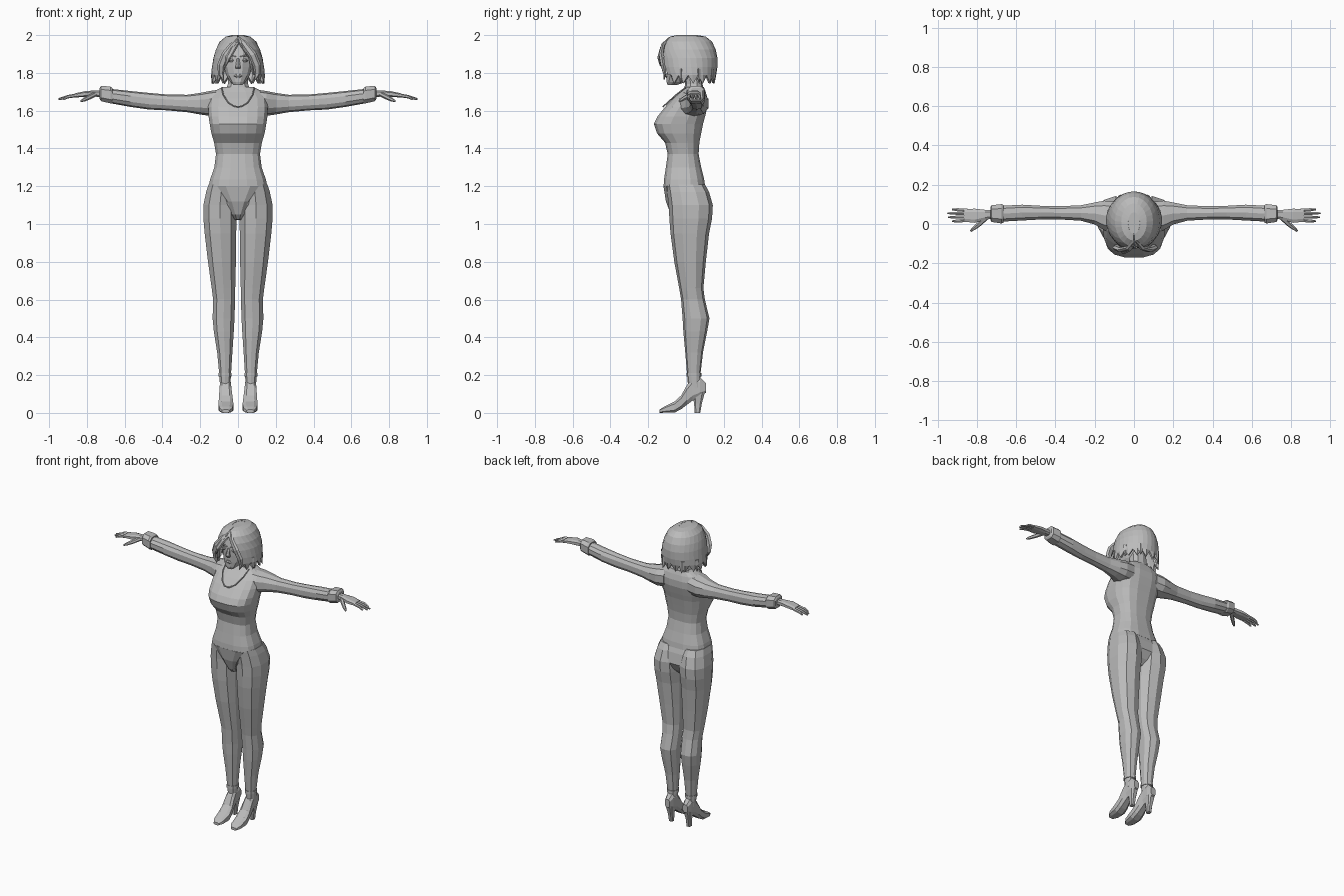
import bpy, bmesh, math
from mathutils import Vector

grey = bpy.data.materials.new("plain_grey")
grey.diffuse_color = (0.5, 0.5, 0.5, 1)


def make(name, rings, mirror=False, closed=True, caps=True):
    """Skin a list of equal-length point rings into a flat-shaded mesh."""
    bm = bmesh.new()
    rows = [[bm.verts.new(p) for p in r] for r in rings]
    n = len(rows[0])
    for a, b in zip(rows, rows[1:]):
        for i in range(n if closed else n - 1):
            j = (i + 1) % n
            bm.faces.new((a[i], a[j], b[j], b[i]))
    if caps:
        bm.faces.new(rows[0])
        bm.faces.new(rows[-1])
    bmesh.ops.recalc_face_normals(bm, faces=bm.faces)
    me = bpy.data.meshes.new(name)
    bm.to_mesh(me)
    bm.free()
    me.materials.append(grey)
    ob = bpy.data.objects.new(name, me)
    bpy.context.collection.objects.link(ob)
    if mirror:
        ob.modifiers.new("mirror", 'MIRROR')
    return ob


def loft(name, axis, sections, n=12, power=0.85, mirror=False):
    """Sections are (position on axis, low a, high a, low b, high b)."""
    rings = []
    for s, a0, a1, b0, b1 in sections:
        ring = []
        for k in range(n):
            t = 2 * math.pi * (k + 0.5) / n
            c, d = math.cos(t), math.sin(t)
            a = (a0 + a1) / 2 + (a1 - a0) / 2 * math.copysign(abs(c) ** power, c)
            b = (b0 + b1) / 2 + (b1 - b0) / 2 * math.copysign(abs(d) ** power, d)
            ring.append({'x': (s, a, b), 'y': (a, s, b), 'z': (a, b, s)}[axis])
        rings.append(ring)
    return make(name, rings, mirror)


def body(name, sections, **kw):
    """Symmetric upright part from (z, half width, front y, back y)."""
    return loft(name, 'z', [(z, -w, w, f, b) for z, w, f, b in sections], **kw)


def tube(name, path, n=6, flat=1.0, mirror=False):
    """Tapered tube along (x, y, z, radius) points."""
    pts = [Vector(p[:3]) for p in path]
    rings = []
    for i, p in enumerate(pts):
        d = (pts[min(i + 1, len(pts) - 1)] - pts[max(i - 1, 0)]).normalized()
        u = d.cross(Vector((0, 1, 0))).normalized()
        v = d.cross(u)
        r = path[i][3]
        rings.append([p + u * r * math.cos(k * math.tau / n)
                      + v * r * flat * math.sin(k * math.tau / n) for k in range(n)])
    return make(name, rings, mirror)


# Shirt with fitted waist and bust
body("shirt", [
    (1.20, .157, -.120, .103), (1.235, .150, -.118, .098), (1.30, .127, -.108, .082),
    (1.37, .118, -.098, .068), (1.43, .128, -.112, .072), (1.48, .143, -.155, .082),
    (1.53, .152, -.172, .092), (1.57, .158, -.152, .103), (1.62, .160, -.112, .115),
    (1.665, .157, -.068, .115), (1.70, .132, -.030, .105), (1.725, .085, -.008, .095)],
    n=16, power=0.72)
# Hips and front panel
body("hips", [(1.215, .15, -.11, .098), (1.17, .167, -.105, .115),
              (1.10, .145, -.085, .128), (1.05, .07, -.07, .10), (1.02, .025, -.04, .07)])
body("front_panel", [(1.20, .115, -.121, -.04), (1.12, .06, -.108, -.04),
                     (1.05, .025, -.082, -.02), (1.025, .015, -.06, .0)], n=8, power=0.6)
# Trouser legs
loft("trouser_leg", 'z', [
    (1.21, .015, .158, -.105, .10), (1.17, .006, .172, -.10, .122),
    (1.10, .004, .187, -.092, .142), (1.03, .004, .187, -.088, .138),
    (.95, .006, .180, -.082, .122), (.80, .008, .162, -.062, .105),
    (.66, .012, .142, -.036, .092), (.60, .013, .134, -.026, .100),
    (.50, .016, .137, -.018, .124), (.43, .020, .130, -.014, .112),
    (.32, .028, .112, -.004, .090), (.20, .036, .100, .006, .076),
    (.13, .040, .096, .012, .080)], n=10, mirror=True)
loft("trouser_cuff", 'z', [(.192, .032, .104, .002, .081), (.21, .032, .104, .002, .081)],
     n=10, mirror=True)

# High-heeled shoes
loft("shoe", 'y', [
    (-.140, .045, .085, .0, .018), (-.115, .028, .100, .0, .034),
    (-.060, .022, .106, .0, .062), (-.025, .026, .103, .018, .095),
    (.005, .032, .100, .040, .150), (.035, .036, .097, .062, .190),
    (.075, .038, .095, .082, .190), (.105, .048, .086, .105, .160)],
    n=8, power=0.65, mirror=True)
loft("shoe_heel", 'z', [(0, .052, .080, .045, .076), (.05, .050, .083, .042, .085),
                        (.11, .042, .092, .030, .102)], n=8, power=0.6, mirror=True)

# Sleeves, cuffs and hands
loft("sleeve", 'x', [
    (.09, -.045, .115, 1.575, 1.712), (.15, -.035, .122, 1.572, 1.704),
    (.20, -.005, .112, 1.580, 1.694), (.27, .015, .097, 1.592, 1.684),
    (.38, .022, .092, 1.602, 1.686), (.47, .022, .094, 1.606, 1.694),
    (.57, .016, .100, 1.620, 1.704), (.68, .010, .094, 1.640, 1.716)],
    n=10, mirror=True)
loft("sleeve_cuff", 'x', [(.665, .004, .100, 1.636, 1.722), (.675, .0, .104, 1.636, 1.730),
                          (.725, .008, .098, 1.648, 1.734), (.732, .02, .088, 1.660, 1.722)],
     n=8, power=0.7, mirror=True)
loft("palm", 'x', [(.72, .026, .072, 1.672, 1.708), (.76, .020, .074, 1.673, 1.708),
                   (.81, .004, .080, 1.672, 1.704), (.865, .010, .078, 1.669, 1.692)],
     n=8, power=0.7, mirror=True)
for i, (y, tip) in enumerate([(.019, .925), (.036, .945), (.053, .95), (.069, .925)]):
    tube(f"finger_{i + 1}", [(.85, y, 1.682, .010), (.90, y + (y - .044) * .15, 1.674, .009),
                             (tip, y + (y - .044) * .2, 1.661, .005)], mirror=True)
tube("thumb", [(.755, .030, 1.688, .013), (.79, -.002, 1.670, .012),
               (.815, -.022, 1.658, .010), (.832, -.036, 1.650, .005)], mirror=True)

# Neck and necklace
body("neck", [(1.69, .075, -.02, .10), (1.74, .056, -.004, .088), (1.83, .05, -.02, .08)], n=10)
tube("necklace", [(.085, -.003, 1.722, .004), (.078, -.052, 1.685, .004),
                  (.05, -.098, 1.642, .004), (.02, -.118, 1.624, .004),
                  (0, -.121, 1.621, .004)], n=5, mirror=True)

# Head and face
body("head", [(1.735, .022, -.098, -.05), (1.752, .042, -.104, .0), (1.785, .063, -.104, .05),
              (1.83, .077, -.104, .09), (1.88, .083, -.102, .11), (1.93, .08, -.088, .11),
              (1.97, .05, -.05, .08)])
body("nose", [(1.822, .016, -.118, -.08), (1.832, .015, -.126, -.08),
              (1.875, .007, -.106, -.08)], n=6)
body("lips", [(1.774, .012, -.106, -.08), (1.784, .024, -.111, -.08),
              (1.795, .014, -.108, -.08)], n=8)
loft("eye", 'z', [(1.858, .024, .046, -.101, -.07), (1.865, .016, .054, -.105, -.07),
                  (1.873, .024, .046, -.102, -.07)], n=8, mirror=True)
tube("eyebrow", [(.012, -.101, 1.884, .004), (.04, -.098, 1.892, .005),
                 (.062, -.086, 1.885, .003)], n=5, mirror=True)

# Bobbed hair: shell open at the face, with a jagged lower edge
hair = [(2.0, .03, -.05, .06, 2), (1.992, .065, -.085, .105, 2), (1.965, .097, -.115, .138, 3),
        (1.925, .117, -.130, .157, 16), (1.88, .130, -.136, .166, 30),
        (1.83, .138, -.134, .166, 33), (1.79, .143, -.124, .160, 36),
        (1.765, .138, -.112, .150, 40)]
count, rings = 24, []
for row, (z, w, f, b, gap) in enumerate(hair):
    ring = []
    for k in range(count + 1):
        t = math.radians(gap + (360 - 2 * gap) * k / count)
        last = row == len(hair) - 1
        drop = (-.022 if k % 2 else .022) if last else 0
        flare = 1.03 if last and k % 2 else 1
        ring.append((w * flare * math.sin(t),
                     (f + b) / 2 - (b - f) / 2 * flare * math.cos(t), z + drop))
    rings.append(ring)
shell = make("hair", rings, closed=False, caps=False)
top = make("hair_crown", [[(x, y, 1.999) for x, y, z in rings[0][:-1]],
                          [(x * .95, y * .95, 1.98) for x, y, z in rings[0][:-1]]])
thick = shell.modifiers.new("thickness", 'SOLIDIFY')
thick.thickness = 0.014
thick.offset = -1 if shell.data.polygons[0].normal.z > 0 else 1

# Loose front locks, parted near the middle
for name, side, x in (("lock_left", 1, .008), ("lock_right", -1, .004)):
    tube(name, [(x, -.085, 1.985, .010), (x + side * .032, -.122, 1.945, .018),
                (x + side * .070, -.132, 1.895, .022), (x + side * .092, -.122, 1.84, .022),
                (x + side * .094, -.112, 1.795, .016), (x + side * .082, -.116, 1.762, .003)],
         flat=0.6)
tube("fringe_lock", [(.01, -.09, 1.98, .010), (-.025, -.130, 1.93, .016),
                     (-.052, -.145, 1.88, .014), (-.066, -.136, 1.835, .003)], flat=0.5)
# Flicked tips at the nape and sides
for i, deg in enumerate((70, 110, 150)):
    t = math.radians(deg)
    x, y = math.sin(t), -math.cos(t)
    tube(f"hair_tip_{i + 1}", [(.125 * x, .02 + .135 * y, 1.82, .022),
                               (.130 * x, .02 + .138 * y, 1.775, .016),
                               (.142 * x, .02 + .148 * y, 1.742, .002)], flat=0.6, mirror=True)
